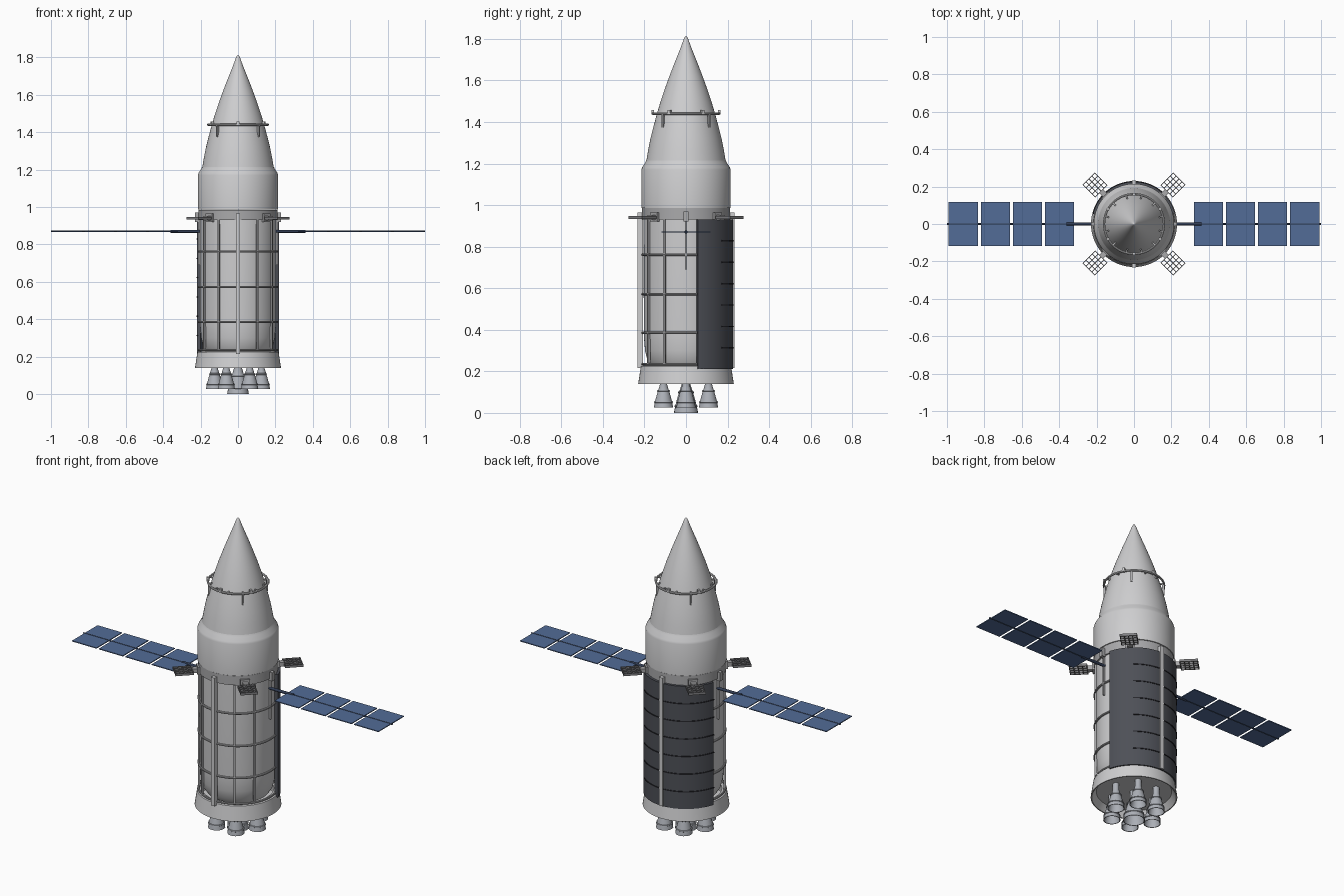
import bpy, bmesh, math
from mathutils import Matrix, Vector

if "Cube" in bpy.data.objects:
    bpy.data.objects.remove(bpy.data.objects["Cube"])


def material(name, rgb):
    m = bpy.data.materials.new(name)
    m.diffuse_color = (*rgb, 1)
    m.use_nodes = True
    m.node_tree.nodes["Principled BSDF"].inputs["Base Color"].default_value = m.diffuse_color
    return m


HULL = material("hull light grey", (0.62, 0.62, 0.63))
FRAME = material("frame grey", (0.40, 0.40, 0.41))
FIN = material("fin grey", (0.22, 0.22, 0.23))
ENGINE = material("engine steel", (0.42, 0.44, 0.48))
SHIELD = material("shield charcoal", (0.075, 0.08, 0.095))
SEAM = material("seam black", (0.02, 0.02, 0.025))
BLUE = material("solar blue", (0.085, 0.15, 0.31))
NAVY = material("boom navy", (0.03, 0.045, 0.085))


def finish(name, bm, mat):
    bmesh.ops.recalc_face_normals(bm, faces=bm.faces)
    me = bpy.data.meshes.new(name)
    bm.to_mesh(me)
    bm.free()
    me.materials.append(mat)
    ob = bpy.data.objects.new(name, me)
    bpy.context.collection.objects.link(ob)
    return ob


def lathe(name, profile, mat, segs=64, start=0, sweep=360, closed=False, at=(0, 0)):
    """Turn (radius, z) points around a vertical axis."""
    bm = bmesh.new()
    full = sweep == 360
    count = segs if full else segs + 1
    cols = []
    for i in range(count):
        a = math.radians(start + sweep * i / segs)
        cols.append([bm.verts.new((at[0] + r * math.cos(a), at[1] + r * math.sin(a), z))
                     for r, z in profile])
    n = len(profile)
    for i in range(segs):
        a, b = cols[i], cols[(i + 1) % count]
        for j in range(n if closed else n - 1):
            k = (j + 1) % n
            bm.faces.new((a[j], b[j], b[k], a[k]))
    if closed and not full:
        bm.faces.new(cols[0])
        bm.faces.new(cols[-1])
    bmesh.ops.remove_doubles(bm, verts=bm.verts, dist=1e-5)
    return finish(name, bm, mat)


def hoop(name, r, z, tube, mat, segs=64):
    pts = [(r + tube * math.cos(k * math.pi / 4), z + tube * math.sin(k * math.pi / 4))
           for k in range(8)]
    return lathe(name, pts, mat, segs, closed=True)


def boxes(name, items, mat):
    """items: (angle about z, centre in the turned frame, size)."""
    bm = bmesh.new()
    for ang, c, s in items:
        m = (Matrix.Rotation(math.radians(ang), 4, 'Z') @ Matrix.Translation(Vector(c))
             @ Matrix.Diagonal((*s, 1)))
        bmesh.ops.create_cube(bm, size=1, matrix=m)
    return finish(name, bm, mat)


def rod(name, x0, x1, z, r, mat):
    bm = bmesh.new()
    for s in (-1, 1):
        m = Matrix.Translation((s * (x0 + x1) / 2, 0, z)) @ Matrix.Rotation(math.pi / 2, 4, 'Y')
        bmesh.ops.create_cone(bm, cap_ends=True, segments=12, radius1=r, radius2=r,
                              depth=x1 - x0, matrix=m)
    return finish(name, bm, mat)


# Hull: flared skirt with recessed floor, tank, collar, payload section and nose
lathe("engine_skirt", [(0, 0.175), (0.2, 0.175), (0.224, 0.14), (0.23, 0.14),
                       (0.217, 0.225), (0.19, 0.23)], HULL)
lathe("tank", [(0.165, 0.22), (0.185, 0.25), (0.197, 0.30), (0.203, 0.37), (0.204, 0.94)], HULL)
lathe("collar", [(0.19, 0.93), (0.212, 0.93), (0.212, 0.985), (0.19, 0.985)], FRAME)
lathe("payload_section", [(0.19, 0.987), (0.215, 0.987), (0.215, 1.17), (0.211, 1.182),
                          (0.196, 1.205), (0.192, 1.215)], HULL)
lathe("nose_cone", [(0.193, 1.20), (0.183, 1.26), (0.171, 1.32), (0.156, 1.38), (0.140, 1.44),
                    (0.122, 1.50), (0.102, 1.56), (0.080, 1.62), (0.057, 1.68), (0.041, 1.72),
                    (0.025, 1.76), (0.016, 1.785), (0.009, 1.803), (0.004, 1.811),
                    (0, 1.814)], HULL)

# Tank framework: hoops and stringers
for i, z in enumerate((0.235, 0.385, 0.572, 0.762)):
    hoop(f"tank_hoop_{i + 1}", 0.209, z, 0.006, FRAME)
boxes("stringers", [(a, (0.207, 0, 0.58), (0.012, 0.010, 0.70))
                    for a in range(0, 360, 30) if a % 90], FRAME)

# Front and back conduits, with short side brackets
boxes("conduits", [(a, (0.22, 0, 0.59), (0.026, 0.024, 0.75)) for a in (90, 270)], HULL)
boxes("side_brackets", [(a, (0.218, 0, 0.945), (0.024, 0.024, 0.05)) for a in (0, 180)], FRAME)
boxes("side_spikes", [(a, (0.209, 0, 0.81), (0.012, 0.008, 0.24)) for a in (0, 180)], FRAME)

# Dark heat shield wrapped round the back, with thin raised seams
lathe("heat_shield", [(0.206, 0.212), (0.226, 0.212), (0.226, 0.93), (0.206, 0.93)],
      SHIELD, 40, 14.5, 151, closed=True)
for k in range(1, 7):
    z = 0.21 + 0.103 * k
    lathe(f"shield_seam_{k}", [(0.222, z - 0.003), (0.229, z - 0.003),
                               (0.229, z + 0.003), (0.222, z + 0.003)],
          SEAM, 32, 49, 117, closed=True)

# Four lattice fins on arms
bars, arms = [], []
for a in (45, 135, 225, 315):
    for k in range(5):
        bars.append((a, (0.295, -0.044 + 0.022 * k, 0.94), (0.098, 0.004, 0.014)))
        bars.append((a, (0.248 + 0.0235 * k, 0, 0.94), (0.004, 0.092, 0.014)))
    arms.append((a, (0.224, 0, 0.94), (0.046, 0.03, 0.024)))
    arms.append((a, (0.214, 0, 0.943), (0.014, 0.05, 0.045)))
boxes("lattice_fins", bars, FIN)
boxes("fin_arms", arms, FRAME)

# Solar wings
wing = []
for a in (0, 180):
    for x0, x1 in ((0.32, 0.476), (0.492, 0.647), (0.663, 0.818), (0.834, 0.992)):
        for s in (-1, 1):
            wing.append((a, ((x0 + x1) / 2, s * 0.061, 0.87), (x1 - x0, 0.114, 0.005)))
boxes("solar_panels", wing, BLUE)
rod("solar_booms", 0.2, 1.0, 0.87, 0.0045, NAVY)
rod("boom_sleeves", 0.2, 0.36, 0.87, 0.008, NAVY)

# Handling ring round the nose, with struts and knobs
hoop("nose_ring", 0.16, 1.44, 0.006, HULL)
boxes("ring_struts", [(a, (0.156, 0, 1.408), (0.012, 0.010, 0.07))
                      for a in (45, 135, 225, 315)], FRAME)
boxes("ring_stays", [(a, (0.149, 0, 1.44), (0.028, 0.008, 0.008))
                     for a in range(15, 360, 30)], FRAME)
boxes("ring_knobs", [(a, (0.16, 0, 1.447), (0.014, 0.014, 0.022))
                     for a in range(30, 360, 60)], HULL)


def engine(name, x, y, r, z0):
    """Bell nozzle with an open mouth, a neck and two stiffening bands."""
    h = 0.135 - z0
    def wall(t):
        return r * (1 - 0.62 * t ** 1.25)
    outer = [(wall(t), z0 + t * h) for t in (0, 0.2)]
    outer += [(wall(0.22) + 0.004, z0 + 0.22 * h), (wall(0.27) + 0.004, z0 + 0.27 * h)]
    outer += [(wall(t), z0 + t * h) for t in (0.28, 0.5, 0.7)]
    outer += [(wall(0.72) + 0.004, z0 + 0.72 * h), (wall(0.77) + 0.004, z0 + 0.77 * h)]
    outer += [(wall(t), z0 + t * h) for t in (0.78, 1)] + [(r * 0.38, 0.18)]
    inner = [(0, z0 + 0.85 * h)] + [(wall(t) - 0.004, z0 + t * h) for t in (0.85, 0.5, 0.2, 0)]
    lathe(name, inner + outer, ENGINE, 24, at=(x, y))


# One centre engine and six around it
engine("centre_engine", 0, 0, 0.058, 0.0)
for i in range(6):
    a = math.radians(60 * i)
    engine(f"outer_engine_{i + 1}", 0.125 * math.cos(a), 0.125 * math.sin(a), 0.046, 0.027)

# Smooth round surfaces while keeping hard edges crisp
for ob in bpy.context.collection.objects:
    ob.select_set(True)
    bpy.context.view_layer.objects.active = ob
bpy.ops.object.shade_smooth_by_angle(angle=math.radians(28))
